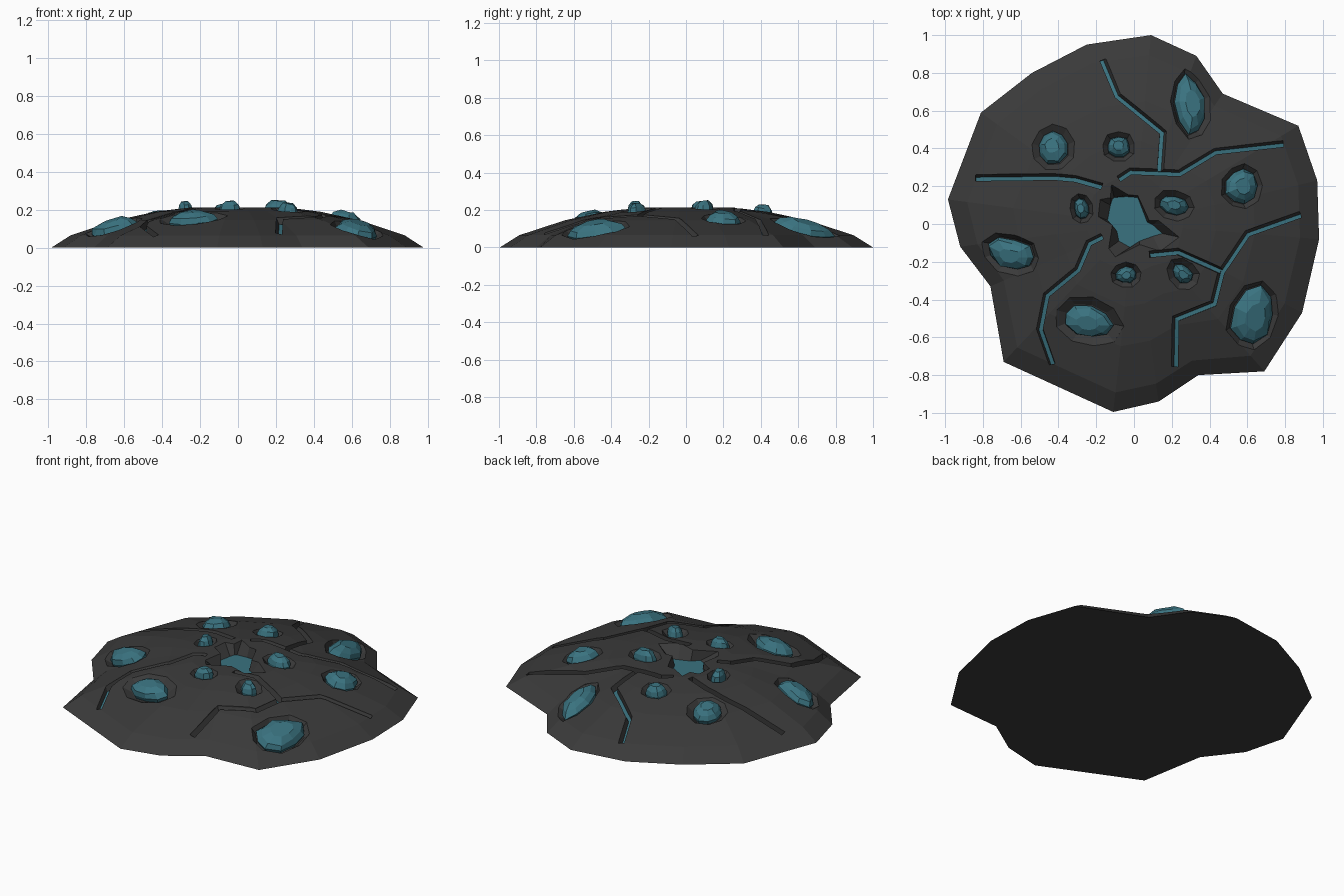
import bpy, bmesh, random
from math import cos, sin, tau, radians
from mathutils import Vector, Matrix
from mathutils.bvhtree import BVHTree

random.seed(4)
cube = bpy.data.objects.get("Cube")
if cube:
    bpy.data.objects.remove(cube)


def make_material(name, colour):
    mat = bpy.data.materials.new(name)
    mat.use_nodes = True
    mat.diffuse_color = colour
    mat.node_tree.nodes["Principled BSDF"].inputs["Base Color"].default_value = colour
    return mat


ROCK = make_material("charcoal rock", (0.042, 0.042, 0.042, 1))
TEAL = make_material("teal crystal", (0.042, 0.17, 0.215, 1))


def loft(name, rings, index=0, teal_floor=False):
    """Closed solid through a list of rings with equal point counts."""
    bm = bmesh.new()
    loops = [[bm.verts.new(p) for p in ring] for ring in rings]
    for low, high in zip(loops, loops[1:]):
        for k in range(len(low)):
            j = (k + 1) % len(low)
            bm.faces.new((low[k], low[j], high[j], high[k]))
    bm.faces.new(loops[0][::-1])
    bm.faces.new(loops[-1])
    bmesh.ops.recalc_face_normals(bm, faces=bm.faces)
    bm.normal_update()
    for face in bm.faces:
        face.material_index = index
        if teal_floor and face.normal.z < -0.8:
            face.material_index = 1
    mesh = bpy.data.meshes.new(name)
    bm.to_mesh(mesh)
    bm.free()
    mesh.materials.append(ROCK)
    mesh.materials.append(TEAL)
    obj = bpy.data.objects.new(name, mesh)
    bpy.context.collection.objects.link(obj)
    return obj


# Mound: irregular outline that rounds off towards a flat top
OUTLINE = [(.09, 1), (.33, .89), (.47, .69), (.87, .52), (.97, .23), (.98, -.08),
           (.89, -.47), (.69, -.78), (.34, -.8), (.13, -.94), (-.11, -.995),
           (-.69, -.73), (-.76, -.33), (-.92, -.12), (-.985, .13), (-.81, .59),
           (-.54, .8), (-.25, .95)]
PROFILE = [(1, 0), (.9, .065), (.66, .145), (.45, .19), (.27, .212)]


def mound_ring(scale, z):
    ring = []
    for x, y in OUTLINE:
        p = Vector((x, y))
        p *= scale * (1 + (1 - scale) * 0.6 * (0.93 / p.length - 1))
        ring.append((p.x, p.y, z))
    return ring


mound = loft("rock_mound", [mound_ring(s, z) for s, z in PROFILE])
surface = BVHTree.FromPolygons([v.co.copy() for v in mound.data.vertices],
                               [tuple(p.vertices) for p in mound.data.polygons])


def height(x, y):
    hit = surface.ray_cast(Vector((x, y, 2)), Vector((0, 0, -1)))[0]
    return hit.z if hit else 0


def carve(cutter):
    mod = mound.modifiers.new("carve", "BOOLEAN")
    mod.operation = "DIFFERENCE"
    mod.solver = "EXACT"
    mod.object = cutter
    bpy.context.view_layer.objects.active = mound
    bpy.ops.object.modifier_apply(modifier=mod.name)
    bpy.data.objects.remove(cutter)


# Central crater: star-shaped pit with a teal floor
RIM = [(-.12, .21), (-.03, .155), (.02, .15), (.08, .02), (.13, .02), (.24, -.07),
       (.14, -.145), (.03, -.11), (-.1, -.175), (-.135, -.13), (-.115, -.005),
       (-.19, .04), (-.18, .13), (-.125, .14)]
FLOOR = [(-.105, .14), (-.04, .145), (.02, .14), (.07, .01), (.1, -.005), (.15, -.05),
         (.1, -.065), (.03, -.09), (-.01, -.13), (-.08, -.09), (-.09, -.04),
         (-.14, .02), (-.125, .1), (-.115, .13)]
carve(loft("crater_cutter", [[(x, y, .15) for x, y in FLOOR],
                             [(x, y, .213) for x, y in RIM],
                             [(x, y, .3) for x, y in RIM]], teal_floor=True))

# Cracks: winding grooves whose teal floor leans to one side
CRACKS = [
    ((-.007, -.006), [(-.165, .87), (-.085, .68), (.155, .485), (.14, .28)]),
    ((.003, -.008), [(-.08, .24), (-.02, .28), (.24, .27), (.43, .385), (.79, .425)]),
    ((.003, -.008), [(-.84, .245), (-.42, .25), (-.31, .24), (-.17, .2)]),
    ((.007, -.006), [(-.17, -.065), (-.24, -.1), (-.3, -.24), (-.465, -.375),
                     (-.5, -.555), (-.435, -.74)]),
    ((.006, -.007), [(.08, -.16), (.23, -.145), (.465, -.25), (.6, -.05), (.88, .05)]),
    ((.007, -.004), [(.465, -.24), (.42, -.42), (.22, -.5), (.215, -.755)]),
]
HALF_WIDTH, DEPTH = 0.017, 0.032
for lean, path in CRACKS:
    points = [Vector(p) for p in path]
    rings = []
    for i, p in enumerate(points):
        before = (p - points[i - 1]).normalized() if i else None
        after = (points[i + 1] - p).normalized() if i + 1 < len(points) else None
        along = ((before or after) + (after or before)).normalized()
        side = Vector((-along.y, along.x)) * HALF_WIDTH / along.dot(after or before)
        z = height(p.x, p.y)
        low = p + Vector(lean)
        rings.append([(*(low - side * .6), z - DEPTH), (*(low + side * .6), z - DEPTH),
                      (*(p + side), z), (*(p + side), z + .06),
                      (*(p - side), z + .06), (*(p - side), z)])
    carve(loft("crack_cutter", rings, teal_floor=True))

# Crystals: centre, half sizes, turn in degrees, socket margin
CRYSTALS = [
    (-.43, .41, .085, .09, 0, .04), (-.08, .41, .062, .055, 0, .028),
    (.3, .63, .085, .165, 5, .03), (.57, .2, .085, .095, -10, .028),
    (.21, .1, .082, .052, -15, .033), (-.28, .08, .04, .06, 10, .024),
    (-.65, -.16, .135, .085, -15, .035), (-.04, -.27, .06, .045, 0, .027),
    (.26, -.265, .062, .045, -45, .035), (-.245, -.52, .13, .085, -15, .055),
    (.635, -.49, .115, .165, -15, .03),
]
SIDES = 9
for x, y, a, b, turn, margin in CRYSTALS:
    d = 0.08
    normal = Vector((height(x - d, y) - height(x + d, y),
                     height(x, y - d) - height(x, y + d), 2 * d)).normalized()
    place = (Matrix.Translation((x, y, height(x, y)))
             @ Vector((0, 0, 1)).rotation_difference(normal).to_matrix().to_4x4()
             @ Matrix.Rotation(radians(turn), 4, "Z"))
    jitter = [random.uniform(.88, 1.08) for _ in range(SIDES)]

    def ring(scale, z, grow=0, rough=0):
        points = []
        for k in range(SIDES):
            t = tau * (k + .3) / SIDES
            s = scale * jitter[k] * (1 + random.uniform(-rough, rough))
            points.append(place @ Vector(((a * s + grow) * cos(t), (b * s + grow) * sin(t),
                                          z + random.uniform(-rough, rough) * .03)))
        return points

    carve(loft("socket_cutter", [ring(1, -.035), ring(1, 0, margin),
                                 ring(1, .07, margin * 1.2)]))
    loft("crystal", [ring(.9, -.045), ring(1, -.012), ring(.84, .015, 0, .1),
                     ring(.45, .036, 0, .12)], index=1)
